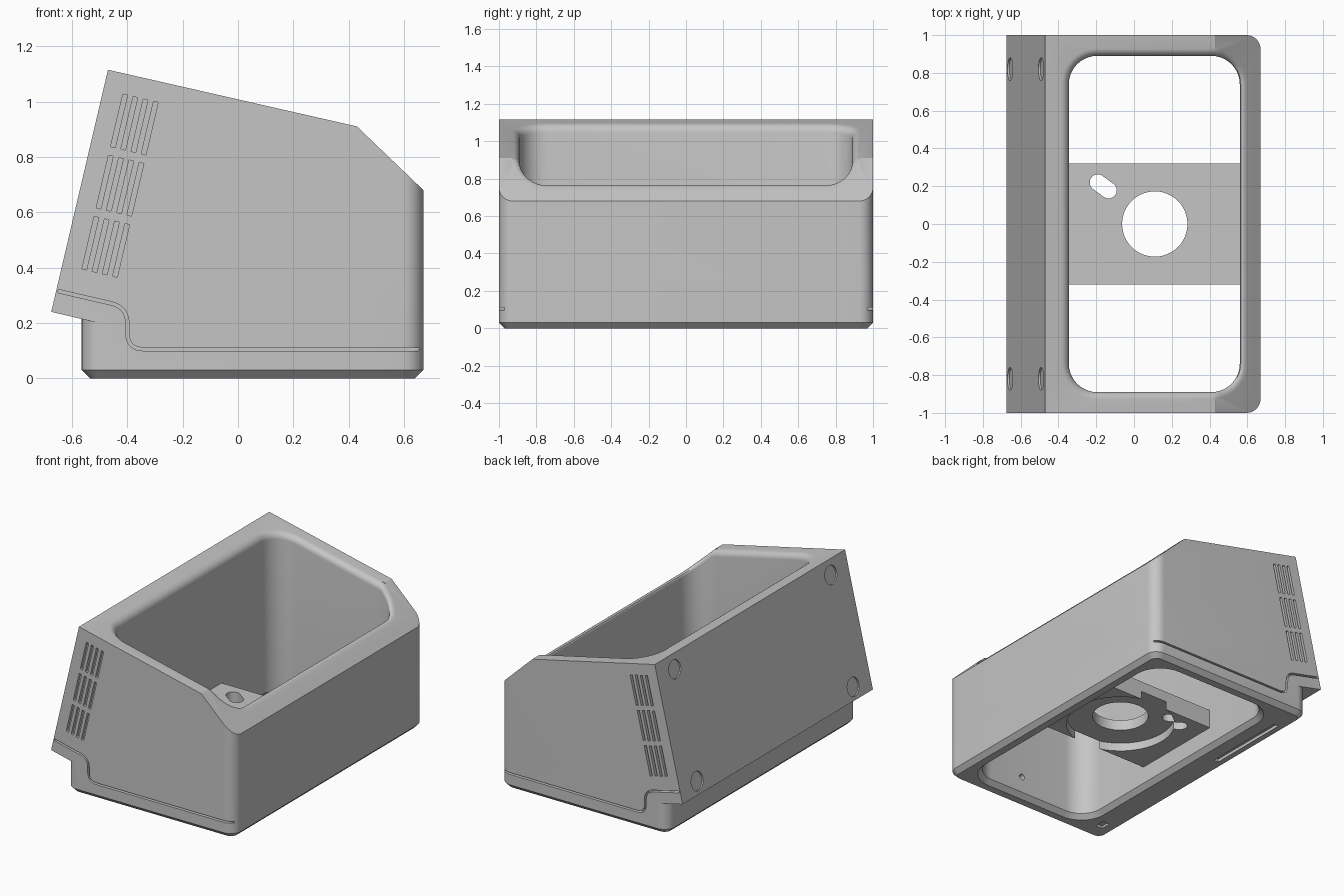
import bpy, bmesh, math
from mathutils import Matrix, Vector

if "Cube" in bpy.data.objects:
    bpy.data.objects.remove(bpy.data.objects["Cube"])

grey = bpy.data.materials.new("light_grey_plastic")
grey.use_nodes = True
tone = (0.56, 0.56, 0.56, 1)
grey.diffuse_color = tone
grey.node_tree.nodes["Principled BSDF"].inputs["Base Color"].default_value = tone

SIDE = Matrix.Rotation(math.pi / 2, 4, 'X')   # local x, y, z -> x, z, -y
FLAT = Matrix.Identity(4)
TILT = math.atan2(0.205, 0.875)               # lean of the back wall


def rounded_rect(x0, x1, y0, y1, r, grow=0.0, n=10):
    """Rounded rectangle outline, optionally grown outwards."""
    pts = []
    corners = [(x1 - r, y1 - r), (x0 + r, y1 - r), (x0 + r, y0 + r), (x1 - r, y0 + r)]
    for q, (cx, cy) in enumerate(corners):
        for i in range(n + 1):
            a = math.pi / 2 * (q + i / n)
            pts.append((cx + (r + grow) * math.cos(a), cy + (r + grow) * math.sin(a)))
    return pts


def circle(cx, cy, r, n=48):
    return [(cx + r * math.cos(math.tau * i / n), cy + r * math.sin(math.tau * i / n))
            for i in range(n)]


def box(cx, cy, w, h, angle=0.0):
    rot = Matrix.Rotation(angle, 2)
    return [Vector((cx, cy)) + rot @ Vector((sx * w / 2, sy * h / 2))
            for sx, sy in ((-1, -1), (1, -1), (1, 1), (-1, 1))]


def loft(bm, rings):
    """Skin a stack of equal rings and cap both ends."""
    loops = [[bm.verts.new(p) for p in ring] for ring in rings]
    count = len(loops[0])
    for a, b in zip(loops, loops[1:]):
        for i in range(count):
            j = (i + 1) % count
            bm.faces.new((a[i], a[j], b[j], b[i]))
    bm.faces.new(loops[0][::-1])
    bm.faces.new(loops[-1])


def prism(bm, pts, lo, hi, frame=FLAT):
    loft(bm, [[frame @ Vector((p[0], p[1], z)) for p in pts] for z in (lo, hi)])


def finish(name, bm):
    bmesh.ops.recalc_face_normals(bm, faces=bm.faces)
    mesh = bpy.data.meshes.new(name)
    bm.to_mesh(mesh)
    bm.free()
    mesh.materials.append(grey)
    ob = bpy.data.objects.new(name, mesh)
    bpy.context.collection.objects.link(ob)
    return ob


def combine(ob, tool, operation):
    """Apply a boolean and discard the tool."""
    tool.hide_render = True
    mod = ob.modifiers.new("combine", 'BOOLEAN')
    mod.operation, mod.object, mod.solver = operation, tool, 'EXACT'
    bpy.context.view_layer.update()
    result = bpy.data.meshes.new_from_object(
        ob.evaluated_get(bpy.context.evaluated_depsgraph_get()))
    ob.modifiers.clear()
    ob.data = result
    bpy.data.objects.remove(tool)


def smooth(ob):
    bpy.ops.object.select_all(action='DESELECT')
    ob.select_set(True)
    bpy.context.view_layer.objects.active = ob
    bpy.ops.object.shade_smooth_by_angle(angle=math.radians(30))


def top_height(x):
    """Height of the sloping rim and its front bevel."""
    return min(0.91 - (x - 0.43) * 0.2278, 0.91 - (x - 0.43) * 0.9583)


# Upper housing: side profile trimmed by a rounded plan
bm = bmesh.new()
prism(bm, [(-0.675, 0.24), (-0.47, 1.115), (0.43, 0.91), (0.79, 0.565),
           (0.79, 0.15), (-0.45, 0.15), (-0.45, 0.187)], -1.1, 1.1, SIDE)
housing = finish("housing", bm)
bm = bmesh.new()
prism(bm, rounded_rect(-1.2, 0.67, -1, 1, 0.075), -0.5, 1.5)
combine(housing, finish("plan_trim", bm), 'INTERSECT')

# Base with rounded corners and a chamfered foot
bm = bmesh.new()
loft(bm, [[(x, y, z) for x, y in rounded_rect(-0.565, 0.67, -1, 1, 0.075, g)]
          for g, z in ((-0.03, 0), (0, 0.03), (0, 0.3))])
combine(housing, finish("base", bm), 'UNION')

# Open cavity, chamfered below and filleted along the rim
bm = bmesh.new()


def cavity(grow):
    return rounded_rect(-0.345, 0.56, -0.89, 0.89, 0.15, grow)


rings = [[(x, y, z) for x, y in cavity(g)] for g, z in ((0.03, -0.1), (0.03, 0), (0, 0.03))]
fillet = 0.04
for k in range(7):
    a = math.pi / 2 * k / 6
    rings.append([(x, y, top_height(x) - fillet * (1 - math.sin(a)))
                  for x, y in cavity(fillet * (1 - math.cos(a)))])
rings.append([(x, y, 1.5) for x, y in cavity(fillet)])
loft(bm, rings)
bmesh.ops.triangulate(bm, faces=[f for f in bm.faces if len(f.verts) == 4])
combine(housing, finish("cavity", bm), 'DIFFERENCE')


def seam_outline(width=0.012, reach=0.06):
    """Ribbon around the stepped seam with rounded corners."""
    nodes = [Vector(p) for p in ((-0.65, 0.315), (-0.4, 0.257), (-0.4, 0.105), (0.8, 0.105))]
    path = [nodes[0]]
    for before, corner, after in zip(nodes, nodes[1:], nodes[2:]):
        a = corner + (before - corner).normalized() * reach
        b = corner + (after - corner).normalized() * reach
        for i in range(9):
            t = i / 8
            path.append(a * (1 - t) ** 2 + corner * 2 * t * (1 - t) + b * t * t)
    path.append(nodes[-1])
    left, right = [], []
    for i, p in enumerate(path):
        d = (path[min(i + 1, len(path) - 1)] - path[max(i - 1, 0)]).normalized()
        n = Vector((-d.y, d.x)) * width / 2
        left.append(p + n)
        right.append(p - n)
    return left + right[::-1]


# Seam grooves and vent slots on both ends
bm = bmesh.new()
along = Vector((math.sin(TILT), math.cos(TILT)))
across = Vector((along.y, -along.x))
for sign in (-1, 1):
    def cut(pts, depth):
        lo, hi = sorted((sign * (1 - depth), sign * 1.1))
        prism(bm, pts, lo, hi, SIDE)
    cut(seam_outline(), 0.03)
    for group in range(3):
        for slot in range(4):
            c = Vector((-0.43, 0.93)) - along * 0.227 * group + across * 0.038 * slot
            cut(box(c.x, c.y, 0.017, 0.195, -TILT), 0.02)

# Round foot recesses on the leaning back
normal = Vector((-across.x, 0, -across.y))
for y in (-0.82, 0.82):
    for x in (-0.656, -0.492):
        z = 0.24 + (x + 0.675) * 0.875 / 0.205
        frame = Matrix(((0, along.x, normal.x, x), (-1, 0, 0, y),
                        (0, along.y, normal.z, z), (0, 0, 0, 1)))
        prism(bm, circle(0, 0, 0.06, 32), -0.01, 0.05, frame)

# Underside recesses and a blind hole in the end wall
prism(bm, box(-0.48, 0.51, 0.035, 0.58), -0.05, 0.02)
prism(bm, box(-0.45, -0.84, 0.05, 0.07), -0.05, 0.015)
prism(bm, circle(0.16, 0.14, 0.02, 20), 0.85, 0.93, SIDE)
combine(housing, finish("detail_cutters", bm), 'DIFFERENCE')
smooth(housing)

# Mounting plate bridging the cavity
bm = bmesh.new()
prism(bm, box(0.1075, 0, 0.915, 0.64), 0.145, 0.27)
plate = finish("mounting_plate", bm)

# Circular recess below, then the through hole and angled slot
bm = bmesh.new()
prism(bm, circle(0.11, 0, 0.335, 64), 0.05, 0.2)
combine(plate, finish("plate_recess", bm), 'DIFFERENCE')
bm = bmesh.new()
prism(bm, circle(0.11, 0, 0.173), 0, 0.5)
turn = Matrix.Translation((-0.163, 0.199, 0)) @ Matrix.Rotation(math.radians(-36), 4, 'Z')
prism(bm, rounded_rect(-0.078, 0.078, -0.043, 0.043, 0.0429), 0, 0.5, turn)
combine(plate, finish("plate_holes", bm), 'DIFFERENCE')
smooth(plate)
